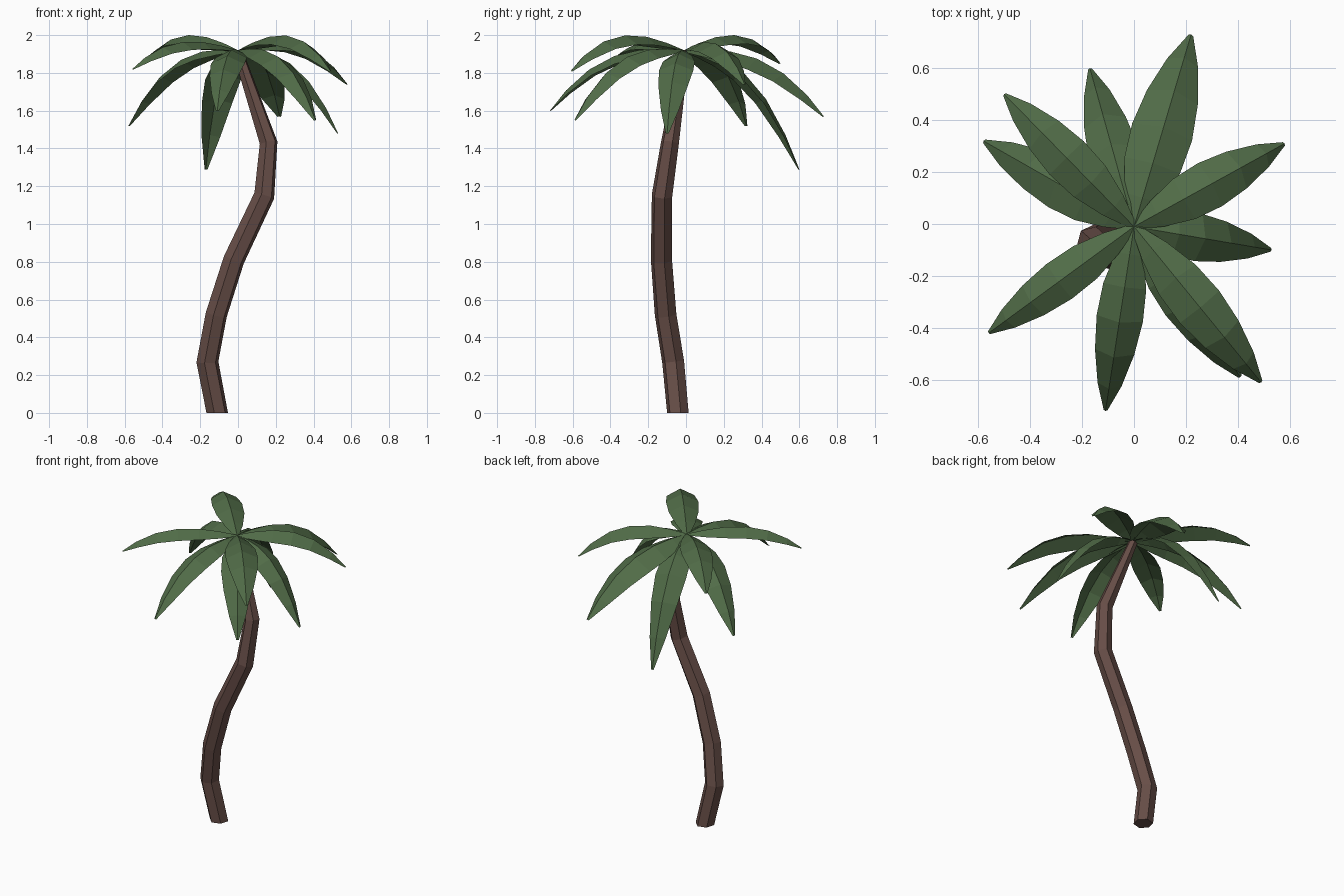
import bpy, bmesh, math
from mathutils import Vector

if "Cube" in bpy.data.objects:
    bpy.data.objects.remove(bpy.data.objects["Cube"])


def material(name, colour):
    m = bpy.data.materials.new(name)
    m.diffuse_color = (*colour, 1)
    m.use_nodes = True
    m.node_tree.nodes["Principled BSDF"].inputs["Base Color"].default_value = m.diffuse_color
    return m


def finish(bm, name, mat):
    me = bpy.data.meshes.new(name)
    bm.to_mesh(me)
    bm.free()
    me.materials.append(mat)
    ob = bpy.data.objects.new(name, me)
    bpy.context.collection.objects.link(ob)
    return ob


bark = material("bark brown", (0.135, 0.075, 0.063))
green = material("leaf green", (0.082, 0.150, 0.064))

# Trunk: hexagonal tube along a bent path (x, y, z, radius)
path = [(-0.11, -0.043, 0.0, 0.059), (-0.162, -0.068, 0.27, 0.060),
        (-0.115, -0.108, 0.52, 0.059), (-0.022, -0.13, 0.81, 0.058),
        (0.139, -0.127, 1.15, 0.056), (0.162, -0.085, 1.43, 0.049),
        (0.0, -0.01, 1.91, 0.028)]
SIDES = 6
bm = bmesh.new()
rings = []
for i, (x, y, z, r) in enumerate(path):
    a = Vector(path[max(i - 1, 0)][:3])
    b = Vector(path[min(i + 1, len(path) - 1)][:3])
    d = (b - a).normalized() if i else Vector((0, 0, 1))
    u = (Vector((1, 0, 0)) - d * d.x).normalized()
    v = d.cross(u)
    ring = []
    for k in range(SIDES):
        ang = math.tau * k / SIDES + math.radians(15)
        ring.append(bm.verts.new(Vector((x, y, z)) + r * (u * math.cos(ang) + v * math.sin(ang))))
    rings.append(ring)
for lo, hi in zip(rings, rings[1:]):
    for k in range(SIDES):
        n = (k + 1) % SIDES
        bm.faces.new((lo[k], lo[n], hi[n], hi[k]))
bm.faces.new(rings[0][::-1])
bm.faces.new(rings[-1])
finish(bm, "trunk", bark)

# Fronds: folded arching blades (tip x, tip y, tip z, arch height, half width)
fronds = [(0.22, 0.73, 1.57, 0.13, 0.12), (-0.17, 0.60, 1.29, 0.195, 0.098),
          (-0.50, 0.50, 1.85, 0.11, 0.092), (-0.58, 0.32, 1.52, 0.148, 0.098),
          (-0.56, -0.42, 1.82, 0.09, 0.083), (-0.11, -0.72, 1.60, 0.128, 0.09),
          (0.41, -0.59, 1.55, 0.148, 0.098), (0.49, -0.61, 1.81, 0.128, 0.098),
          (0.53, -0.10, 1.48, 0.15, 0.092), (0.58, 0.31, 1.74, 0.122, 0.095)]
# (position along the frond, relative width)
outline = [(0, 0.15), (0.15, 0.6), (0.33, 0.93), (0.52, 1.0),
           (0.71, 0.85), (0.88, 0.52), (1.0, 0.08)]
hub = Vector((0, -0.01, 1.92))


def rib(chord, arch, t):
    # arch leaning towards the tip, so that the end droops
    return hub + chord * t + Vector((0, 0, 4 * arch * t * (1 - t) * (0.75 + 0.6 * t)))


for i, (x, y, z, arch, width) in enumerate(fronds):
    chord = Vector((x, y, z)) - hub
    side = Vector((-chord.y, chord.x, 0)).normalized()
    bm = bmesh.new()
    rows = []
    for t, w in outline:
        mid = rib(chord, arch, t)
        tangent = (rib(chord, arch, t + 0.01) - rib(chord, arch, t - 0.01)).normalized()
        up = tangent.cross(side)
        s = width * w
        rows.append([bm.verts.new(mid + side * s - up * s * 0.5),
                     bm.verts.new(mid),
                     bm.verts.new(mid - side * s - up * s * 0.5)])
    for p, q in zip(rows, rows[1:]):
        for k in range(2):
            bm.faces.new((p[k], p[k + 1], q[k + 1], q[k]))
    finish(bm, f"frond_{i + 1}", green)
